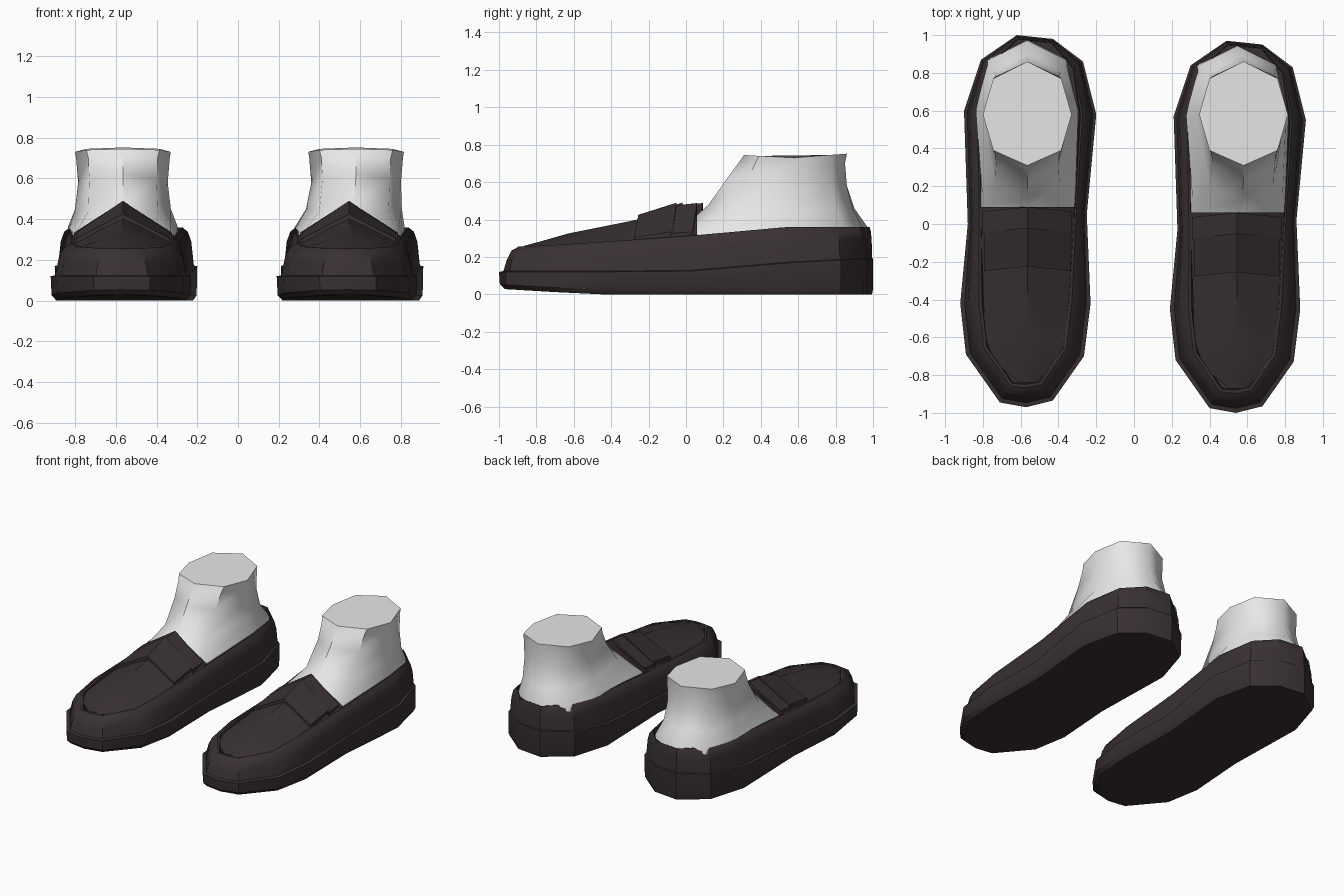
import bpy, bmesh
from mathutils import Vector

if "Cube" in bpy.data.objects:
    bpy.data.objects.remove(bpy.data.objects["Cube"])


def material(name, rgb):
    m = bpy.data.materials.new(name)
    m.diffuse_color = (*rgb, 1)
    m.use_nodes = True
    m.node_tree.nodes["Principled BSDF"].inputs["Base Color"].default_value = m.diffuse_color
    return m


LEATHER = material("dark brown leather", (0.042, 0.031, 0.031))
SOCK = material("pale grey sock", (0.8, 0.8, 0.8))
CX = -0.565                      # centre line of the left shoe
SHIFT = Vector((1.11, -0.03, 0))  # left shoe to right shoe


def interp(pts, y):
    """Piecewise linear lookup."""
    if y <= pts[0][0]:
        return pts[0][1]
    for (a, p), (b, q) in zip(pts, pts[1:]):
        if y <= b:
            return p + (q - p) * (y - a) / (b - a)
    return pts[-1][1]


def loft(name, rings, mat, angle=35):
    """Join closed rings of equal length and cap both ends."""
    bm = bmesh.new()
    rows = [[bm.verts.new(p) for p in r] for r in rings]
    n = len(rows[0])
    for a, b in zip(rows, rows[1:]):
        for i in range(n):
            j = (i + 1) % n
            bm.faces.new((a[i], a[j], b[j], b[i]))
    bm.faces.new(rows[0][::-1])
    bm.faces.new(rows[-1])
    bmesh.ops.recalc_face_normals(bm, faces=bm.faces)
    me = bpy.data.meshes.new(name)
    bm.to_mesh(me)
    bm.free()
    me.materials.append(mat)
    ob = bpy.data.objects.new(name, me)
    bpy.context.collection.objects.link(ob)
    bpy.ops.object.select_all(action='DESELECT')
    ob.select_set(True)
    bpy.context.view_layer.objects.active = ob
    bpy.ops.object.shade_smooth_by_angle(angle=angle * 0.01745)
    return ob


# Sole outline, counter-clockwise from the toe
OUTLINE = [Vector(p) for p in (
    (-.57, -.97), (-.43, -.935), (-.265, -.70), (-.23, -.42), (-.25, .05),
    (-.20, .58), (-.27, .86), (-.43, .98), (-.62, 1.0), (-.81, .87),
    (-.90, .60), (-.88, .0), (-.92, -.42), (-.89, -.69), (-.71, -.945))]
BOTTOM = ((-1, .03), (-.47, 0), (.05, 0), (.29, .025), (.58, 0), (1, 0))
WELT = ((-1, .12), (0, .12), (.6, .17), (1, .19))
RIM = ((-.87, .255), (0, .305), (.33, .36), (1, .36))
INSET = ((-.9, .12), (-.4, .115), (.05, .065), (.6, .085), (.86, .06), (.97, .022))


def inset_ring(frac, height):
    """Outline moved inward by a share of the local inset."""
    ring, n = [], len(OUTLINE)
    for i, p in enumerate(OUTLINE):
        d0 = (p - OUTLINE[i - 1]).normalized()
        d1 = (OUTLINE[(i + 1) % n] - p).normalized()
        inward = Vector((-d0.y - d1.y, d0.x + d1.x)).normalized()
        q = p + inward * interp(INSET, p.y) * frac
        ring.append(Vector((q.x, q.y, height(p.y))))
    return ring


def shoe_rings():
    rim = lambda y: interp(RIM, y)
    welt = lambda y: interp(WELT, y)
    return [
        inset_ring(.25, lambda y: interp(BOTTOM, y)),
        inset_ring(.04, lambda y: interp(BOTTOM, y) + .025),
        inset_ring(0, welt),
        inset_ring(.2, lambda y: welt(y) + .004),
        inset_ring(.35, lambda y: rim(y) - .07),
        inset_ring(.55, lambda y: rim(y) - .022),
        inset_ring(.82, lambda y: rim(y) - .004),
        inset_ring(.86, rim),
        inset_ring(1.0, rim),
        inset_ring(1.05, lambda y: rim(y) - .03)]


# Peaked vamp: y, half width, edge height, ridge height
VAMP = ((-.84, .04, .25, .258), (-.74, .165, .252, .285), (-.6, .225, .258, .325),
        (-.3, .235, .275, .385), (-.02, .245, .30, .445), (.09, .25, .32, .46))


def vamp_rings():
    rings = []
    for y, w, ze, zr in VAMP:
        zm = ze + (zr - ze) * .55
        prof = ((-w, ze - .05), (w, ze - .05), (w, ze), (w * .5, zm),
                (0, zr), (-w * .5, zm), (-w, ze))
        rings.append([Vector((CX + x, y, z)) for x, z in prof])
    return rings


def strap_rings(stations, w):
    """Peaked band across the vamp: y, edge height, ridge height."""
    rings = []
    for y, ze, zr in stations:
        prof = ((-w, ze - .045), (0, zr - .045), (w, ze - .045),
                (w, ze), (0, zr), (-w, ze))
        # the band sweeps back slightly toward its ends
        rings.append([Vector((CX + x, y - abs(x) * .1, z)) for x, z in prof])
    return rings


# Foot and ankle: front, back, half widths and heights of eight-sided rings
def foot_ring(pts):
    """Five points from front to back on one side, mirrored."""
    right = [Vector((CX + x, y, z)) for x, y, z in pts]
    left = [Vector((CX - x, y, z)) for x, y, z in pts[3:0:-1]]
    return right + left


FOOT = [
    (((0, .0, .33), (.25, .0, .28), (.265, .6, .32), (.21, .87, .32), (0, .975, .32)), 0),
    (((0, .07, .41), (.235, .10, .325), (.27, .6, .36), (.20, .87, .36), (0, .97, .36)), .1),
    (((0, .13, .48), (.17, .22, .44), (.235, .58, .45), (.175, .81, .45), (0, .90, .46)), .7),
    (((0, .22, .62), (.165, .32, .60), (.22, .58, .58), (.165, .78, .58), (0, .86, .58)), 1),
    (((0, .29, .715), (.17, .37, .70), (.23, .58, .70), (.17, .78, .70), (0, .85, .70)), 1),
    (((0, .31, .745), (.18, .39, .74), (.235, .58, .73), (.18, .77, .745), (0, .86, .752)), 1)]

for side in ("left", "right"):
    move = SHIFT if side == "right" else Vector((0, 0, 0))
    parts = (
        ("shoe_body", shoe_rings(), 35),
        ("vamp", vamp_rings(), 35),
        ("saddle_strap", strap_rings(((-.225, .305, .425), (-.02, .335, .49)), .228), 20),
        ("tongue_band", strap_rings(((-.03, .325, .475), (.09, .335, .488)), .238), 20))
    for name, rings, angle in parts:
        loft(f"{side}_{name}", [[p + move for p in r] for r in rings], LEATHER, angle)
    # the ankle sits a little further out and back than the right shoe
    rings = []
    for pts, t in FOOT:
        extra = Vector((.035, .03, 0)) * t if side == "right" else Vector((0, 0, 0))
        rings.append([p + move + extra for p in foot_ring(pts)])
    loft(f"{side}_foot", rings, SOCK, 50)
